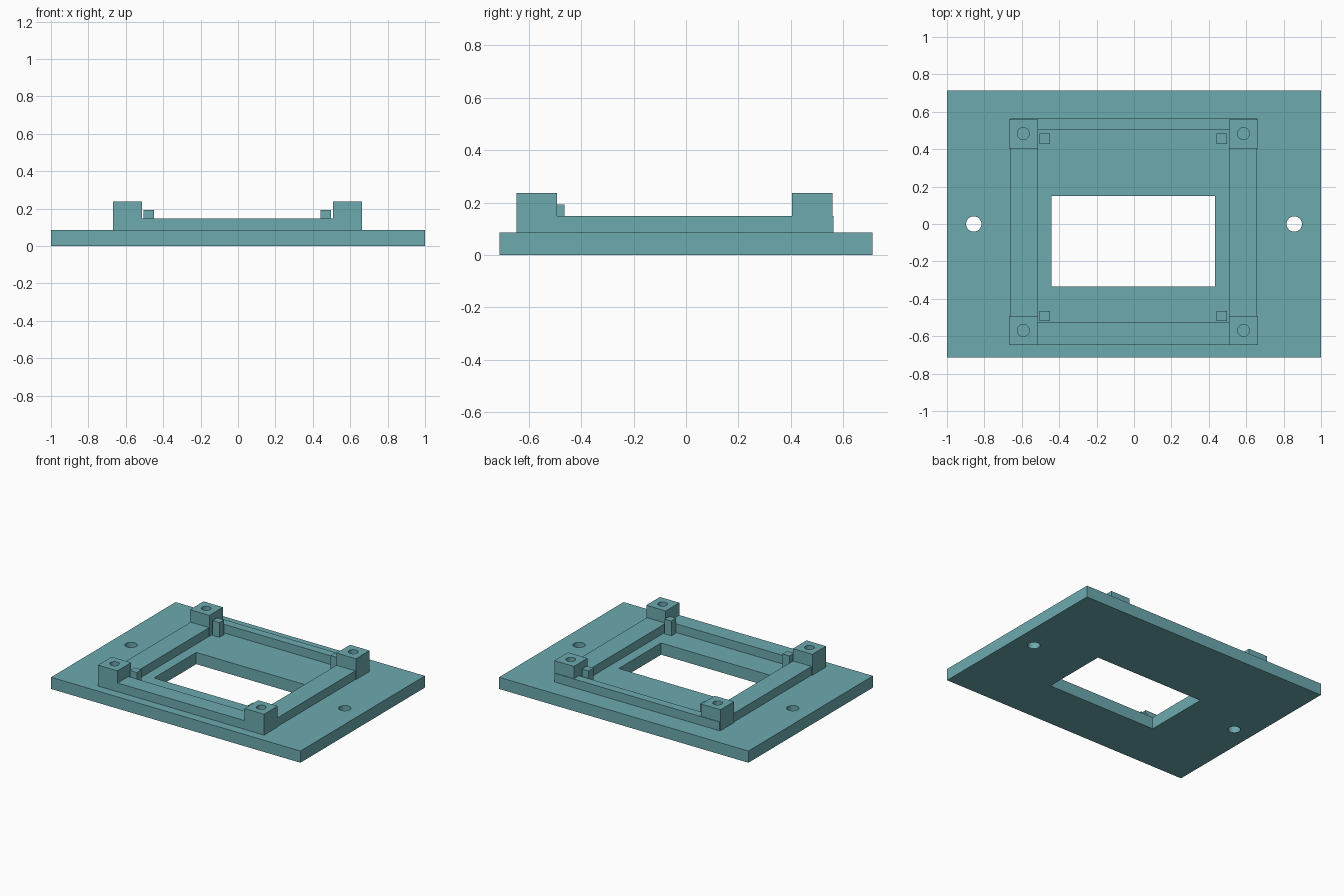
import bpy

if "Cube" in bpy.data.objects:
    bpy.data.objects.remove(bpy.data.objects["Cube"])

TEAL = bpy.data.materials.new("teal")
TEAL.diffuse_color = (0.15, 0.4, 0.43, 1)
TEAL.use_nodes = True
TEAL.node_tree.nodes["Principled BSDF"].inputs["Base Color"].default_value = TEAL.diffuse_color


def box(name, x0, x1, y0, y1, z0, z1):
    bpy.ops.mesh.primitive_cube_add(size=1, location=((x0 + x1) / 2, (y0 + y1) / 2, (z0 + z1) / 2))
    ob = bpy.context.object
    ob.name = name
    ob.scale = (x1 - x0, y1 - y0, z1 - z0)
    bpy.ops.object.transform_apply(location=False, rotation=False, scale=True)
    ob.data.materials.append(TEAL)
    return ob


def drill(name, x, y, r, z0, z1):
    bpy.ops.mesh.primitive_cylinder_add(vertices=48, radius=r, depth=z1 - z0, location=(x, y, (z0 + z1) / 2))
    ob = bpy.context.object
    ob.name = name
    ob.data.materials.append(TEAL)
    return ob


def cut(target, cutters):
    for c in cutters:
        c.hide_render = True
        mod = target.modifiers.new("cut", 'BOOLEAN')
        mod.operation = 'DIFFERENCE'
        mod.solver = 'EXACT'
        mod.object = c
        bpy.context.view_layer.objects.active = target
        bpy.ops.object.modifier_apply(modifier=mod.name)
    for c in cutters:
        bpy.data.objects.remove(c)


def smooth(ob):
    bpy.ops.object.select_all(action='DESELECT')
    ob.select_set(True)
    bpy.context.view_layer.objects.active = ob
    bpy.ops.object.shade_smooth_by_angle()


TOP, RAIL, POST, PEG = 0.085, 0.148, 0.237, 0.192

# base plate with offset window and two mounting holes
plate = box("base_plate", -1, 1, -0.713, 0.713, 0, TOP)
cut(plate, [box("window_cutter", -0.44, 0.434, -0.334, 0.15, -0.1, 0.2)]
    + [drill("mount_cutter", x, 0, 0.041, -0.1, 0.2) for x in (-0.857, 0.857)])
smooth(plate)

# low rectangular rim
rim = box("raised_rim", -0.663, 0.658, -0.647, 0.564, TOP, RAIL)
cut(rim, [box("rim_cutter", -0.514, 0.507, -0.524, 0.503, 0, 0.3)])

# corner posts with blind screw holes, and locating pegs inside the rim
for side, x, px in (("left", -0.669, -0.504), ("right", 0.507, 0.442)):
    for end, y, py in (("front", -0.648, -0.518), ("back", 0.404, 0.429)):
        post = box(f"corner_post_{end}_{side}", x, x + 0.156, y, y + 0.156, TOP, POST)
        hx, hy = (-0.592 if side == "left" else 0.586), y + 0.079
        for part in (post, rim):
            cut(part, [drill("screw_cutter", hx, hy, 0.032, 0, 0.4)])
        smooth(post)
        box(f"locating_peg_{end}_{side}", px, px + 0.055, py, py + 0.054, TOP, PEG)
smooth(rim)
